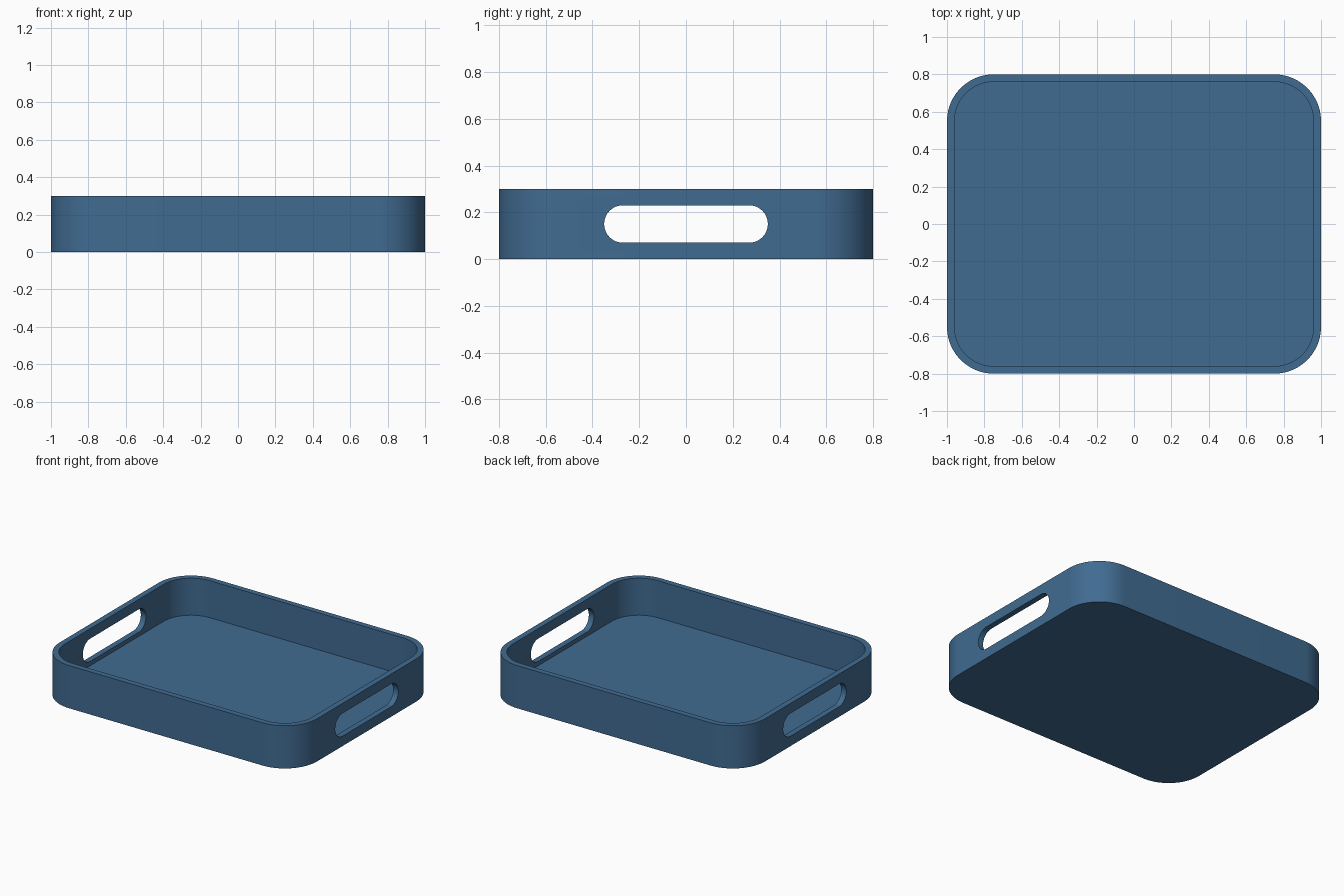
import bpy
import bmesh
from math import cos, sin, pi

if "Cube" in bpy.data.objects:
    bpy.data.objects.remove(bpy.data.objects["Cube"], do_unlink=True)

LENGTH, WIDTH, HEIGHT = 2.0, 1.6, 0.3
WALL, FLOOR, CORNER = 0.04, 0.04, 0.25
SLOT_LENGTH, SLOT_HEIGHT = 0.7, 0.16

blue = bpy.data.materials.new("tray blue")
blue.use_nodes = True
colour = (0.052, 0.148, 0.285, 1)
blue.diffuse_color = colour
blue.node_tree.nodes["Principled BSDF"].inputs["Base Color"].default_value = colour


def rounded_outline(width, depth, radius, steps=20):
    """Counter-clockwise outline of a rounded rectangle; touching arcs share points."""
    points = []
    for corner, (sx, sy) in enumerate(((1, 1), (-1, 1), (-1, -1), (1, -1))):
        for i in range(steps + 1):
            a = (corner + i / steps) * pi / 2
            p = (sx * (width / 2 - radius) + radius * cos(a),
                 sy * (depth / 2 - radius) + radius * sin(a))
            if all((p[0] - q[0]) ** 2 + (p[1] - q[1]) ** 2 > 1e-10 for q in points):
                points.append(p)
    return points


def loft(name, rings):
    """Closed solid through a list of rings, capped at both ends."""
    bm = bmesh.new()
    loops = [[bm.verts.new(p) for p in ring] for ring in rings]
    for low, high in zip(loops, loops[1:]):
        for i in range(len(low)):
            j = (i + 1) % len(low)
            bm.faces.new((low[i], low[j], high[j], high[i]))
    bm.faces.new(loops[0][::-1])
    bm.faces.new(loops[-1])
    bmesh.ops.recalc_face_normals(bm, faces=bm.faces[:])
    mesh = bpy.data.meshes.new(name)
    bm.to_mesh(mesh)
    bm.free()
    mesh.materials.append(blue)
    obj = bpy.data.objects.new(name, mesh)
    bpy.context.collection.objects.link(obj)
    return obj


# Tray: outer wall, flat rim, inner wall and floor
outer = rounded_outline(LENGTH, WIDTH, CORNER)
inner = rounded_outline(LENGTH - 2 * WALL, WIDTH - 2 * WALL, CORNER - WALL)
tray = loft("tray", [[(x, y, z) for x, y in outline] for outline, z in
                     ((outer, 0), (outer, HEIGHT), (inner, HEIGHT), (inner, FLOOR))])

# Handle slots: one stadium-shaped cut through each end wall
slot = rounded_outline(SLOT_LENGTH, SLOT_HEIGHT, SLOT_HEIGHT / 2, 16)
bpy.context.view_layer.objects.active = tray
tray.select_set(True)
for side, sign in (("left", 1), ("right", -1)):
    cutter = loft(side + "_handle_cutter",
                  [[(sign * x, y, HEIGHT / 2 + z) for y, z in slot] for x in (0.9, 1.1)])
    cutter.hide_render = True
    cut = tray.modifiers.new(side + " handle slot", "BOOLEAN")
    cut.operation = "DIFFERENCE"
    cut.solver = "EXACT"
    cut.object = cutter
    bpy.ops.object.modifier_apply(modifier=cut.name)
    bpy.data.objects.remove(cutter, do_unlink=True)

bpy.ops.object.shade_smooth_by_angle(angle=pi / 6)
